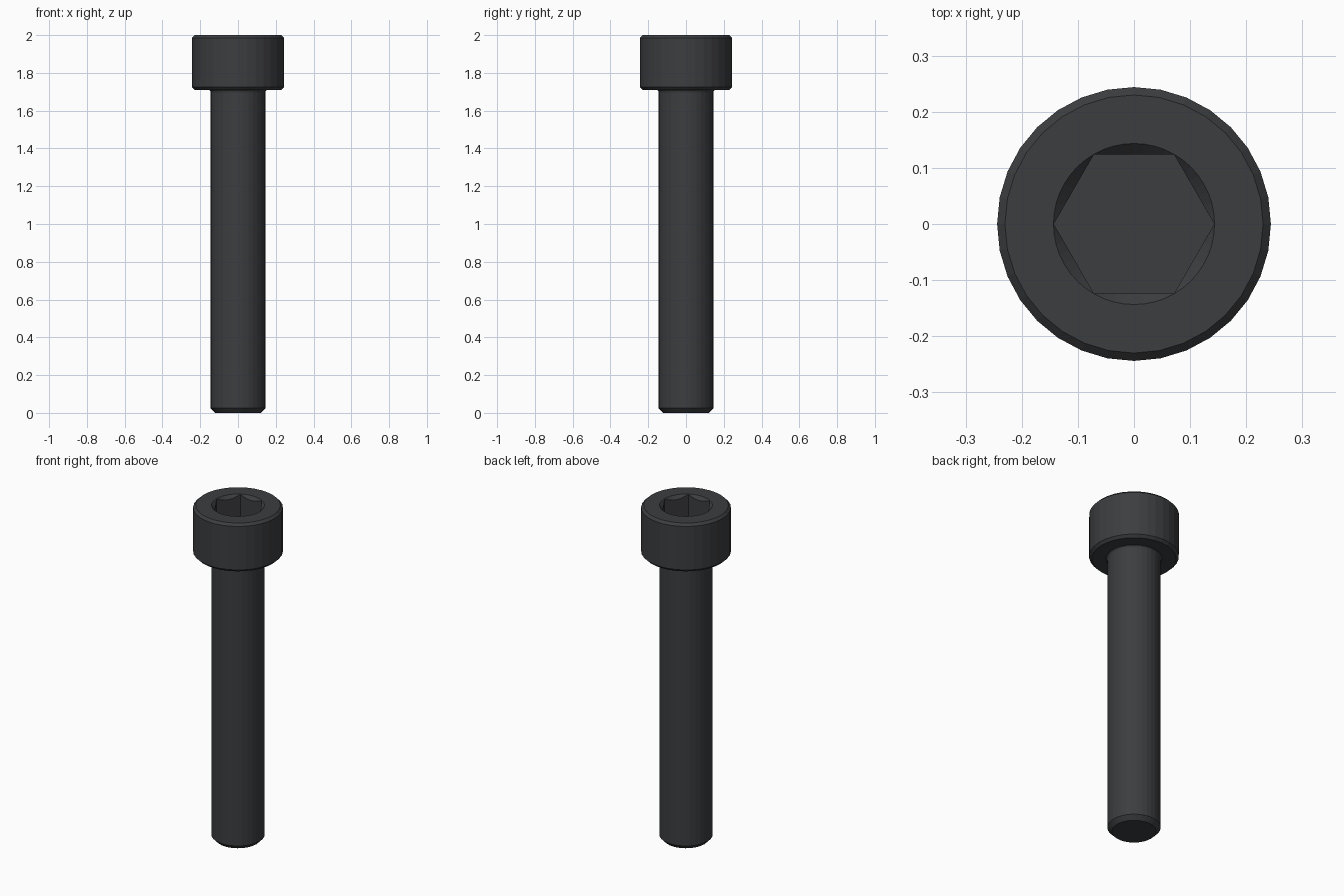
import bpy, bmesh, math

if "Cube" in bpy.data.objects:
    bpy.data.objects.remove(bpy.data.objects["Cube"])


def lathe(name, profile, segments):
    """Closed solid of revolution from (radius, z) points, capped at both ends."""
    bm = bmesh.new()
    rings = []
    for r, z in profile:
        rings.append([bm.verts.new((r * math.cos(2 * math.pi * i / segments),
                                    r * math.sin(2 * math.pi * i / segments), z))
                      for i in range(segments)])
    for low, high in zip(rings, rings[1:]):
        for i in range(segments):
            j = (i + 1) % segments
            bm.faces.new((low[i], low[j], high[j], high[i]))
    bm.faces.new(rings[0][::-1])
    bm.faces.new(rings[-1])
    bmesh.ops.recalc_face_normals(bm, faces=bm.faces)
    mesh = bpy.data.meshes.new(name)
    bm.to_mesh(mesh)
    bm.free()
    obj = bpy.data.objects.new(name, mesh)
    bpy.context.collection.objects.link(obj)
    return obj


# Shank and head in one profile: tip chamfer, neck fillet, chamfered head
screw = lathe("cap_screw", [
    (0.121, 0.0), (0.145, 0.025),
    (0.145, 1.697), (0.147, 1.704), (0.153, 1.71),
    (0.229, 1.71), (0.244, 1.725),
    (0.244, 1.986), (0.230, 2.0),
], 32)

# Socket cutters: hexagonal hole and its conical lead-in
cutters = [
    lathe("hex_cutter", [(0.143, 1.86), (0.143, 2.05)], 6),
    lathe("lead_in_cutter", [(0.0935, 1.95), (0.1935, 2.05)], 48),
]
bpy.context.view_layer.objects.active = screw
for cutter in cutters:
    cutter.hide_render = True
    mod = screw.modifiers.new(cutter.name, "BOOLEAN")
    mod.operation = "DIFFERENCE"
    mod.solver = "EXACT"
    mod.object = cutter
    bpy.ops.object.modifier_apply(modifier=mod.name)
for cutter in cutters:
    bpy.data.objects.remove(cutter)

# Blackened steel
steel = bpy.data.materials.new("black_steel")
steel.diffuse_color = (0.045, 0.047, 0.05, 1)
steel.use_nodes = True
steel.node_tree.nodes["Principled BSDF"].inputs["Base Color"].default_value = steel.diffuse_color
screw.data.materials.clear()
screw.data.materials.append(steel)
